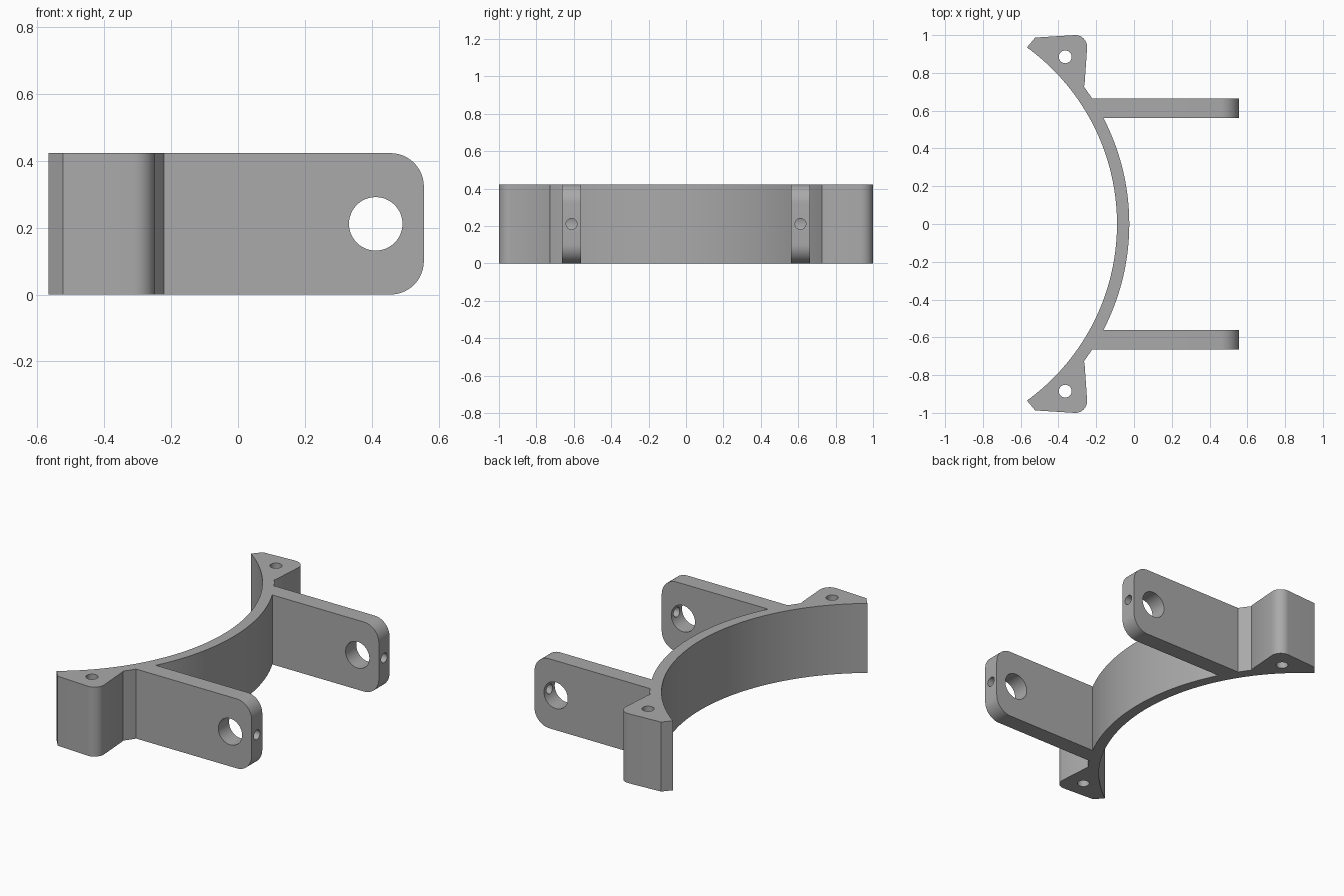
import bpy, bmesh
from math import sin, cos, pi, asin
from mathutils import Vector, Matrix

cube = bpy.data.objects.get("Cube")
if cube:
    bpy.data.objects.remove(cube, do_unlink=True)

HEIGHT = 0.423
CENTRE_X = -1.245          # centre of the curved band
R_IN, R_OUT = 1.155, 1.22
ARM_Y, ARM_T = 0.612, 0.103
TIP_X = 0.556
BORE_X = 0.412

grey = bpy.data.materials.new("satin grey")
grey.use_nodes = True
colour = (0.40, 0.40, 0.40, 1)
grey.diffuse_color = colour
grey.node_tree.nodes["Principled BSDF"].inputs["Base Color"].default_value = colour


def arc(cx, cy, r, a0, a1, n):
    return [(cx + r * cos(a0 + (a1 - a0) * i / n),
             cy + r * sin(a0 + (a1 - a0) * i / n)) for i in range(n + 1)]


def prism(name, outline, depth, matrix=Matrix()):
    """Extrude a flat outline along its local z."""
    bm = bmesh.new()
    face = bm.faces.new([bm.verts.new((x, y, 0)) for x, y in outline])
    ext = bmesh.ops.extrude_face_region(bm, geom=[face])
    top = [v for v in ext["geom"] if isinstance(v, bmesh.types.BMVert)]
    bmesh.ops.translate(bm, verts=top, vec=(0, 0, depth))
    bm.transform(matrix)
    bmesh.ops.recalc_face_normals(bm, faces=bm.faces)
    mesh = bpy.data.meshes.new(name)
    bm.to_mesh(mesh)
    bm.free()
    mesh.materials.append(grey)
    obj = bpy.data.objects.new(name, mesh)
    bpy.context.collection.objects.link(obj)
    return obj


def combine(target, tool, operation):
    """Apply a boolean and discard the tool."""
    bpy.context.view_layer.objects.active = target
    mod = target.modifiers.new(operation, "BOOLEAN")
    mod.operation, mod.solver, mod.object = operation, "EXACT", tool
    bpy.ops.object.modifier_apply(modifier=mod.name)
    bpy.data.objects.remove(tool, do_unlink=True)


def cylinder(name, r, depth, matrix, n=48):
    return prism(name, arc(0, 0, r, 0, 2 * pi, n)[:-1], depth, matrix)


# Curved band with a mounting ear at each end
a_in, a_out = asin(0.935 / R_IN), asin(0.728 / R_OUT)
ear = [(-0.262, 0.735)] + arc(-0.311, 0.937, 0.063, -0.08, pi / 2 + 0.06, 12) + [(-0.523, 0.987)]
outline = arc(CENTRE_X, 0, R_OUT, -a_out, a_out, 64) + ear
outline += arc(CENTRE_X, 0, R_IN, a_in, -a_in, 80)
outline += [(x, -y) for x, y in reversed(ear)]
bracket = prism("curved_bracket", outline, HEIGHT)

# Profile of an arm, rounded at its free end
r = 0.1
arm_outline = [(-0.224, 0)] + arc(TIP_X - r, r, r, -pi / 2, 0, 14)
arm_outline += arc(TIP_X - r, HEIGHT - r, r, 0, pi / 2, 14) + [(-0.224, HEIGHT)]

along_y = Matrix.Rotation(pi / 2, 4, "X")    # local z becomes -y
along_x = Matrix.Rotation(pi / 2, 4, "Y")    # local z becomes +x
for side in (-1, 1):
    y = side * ARM_Y
    arm = prism("arm", arm_outline, ARM_T,
                Matrix.Translation((0, y + ARM_T / 2, 0)) @ along_y)
    combine(bracket, arm, "UNION")
    # Pivot bore, set screw hole in the tip, and ear hole
    bore = cylinder("bore", 0.08, 0.3, Matrix.Translation((BORE_X, y + 0.15, HEIGHT / 2)) @ along_y)
    combine(bracket, bore, "DIFFERENCE")
    screw = cylinder("screw_hole", 0.029, 0.3, Matrix.Translation((BORE_X, y, HEIGHT / 2)) @ along_x, 32)
    combine(bracket, screw, "DIFFERENCE")
    hole = cylinder("ear_hole", 0.034, 1, Matrix.Translation((-0.364, side * 0.885, -0.3)), 32)
    combine(bracket, hole, "DIFFERENCE")

bpy.ops.object.select_all(action="DESELECT")
bracket.select_set(True)
bpy.context.view_layer.objects.active = bracket
bpy.ops.object.shade_smooth_by_angle(angle=pi / 6)
